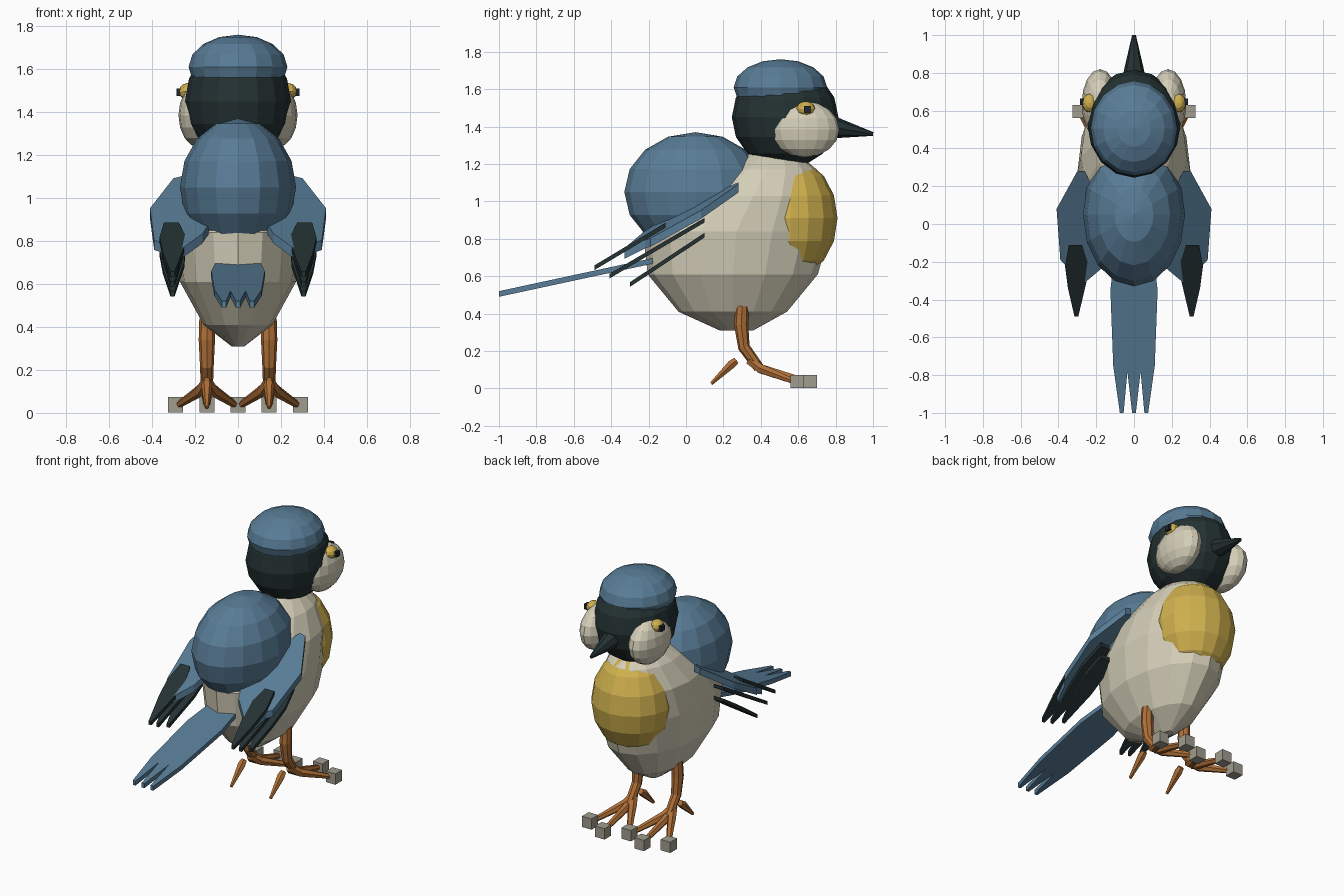
import bpy, bmesh, math
from mathutils import Vector

if "Cube" in bpy.data.objects:
    bpy.data.objects.remove(bpy.data.objects["Cube"])


def material(name, r, g, b):
    m = bpy.data.materials.new(name)
    lin = [(c / 255 / 12.92 if c < 10 else ((c / 255 + .055) / 1.055) ** 2.4) for c in (r, g, b)]
    m.diffuse_color = (*lin, 1)
    m.use_nodes = True
    m.node_tree.nodes["Principled BSDF"].inputs["Base Color"].default_value = m.diffuse_color
    return m


BLUE = material("slate blue", 88, 124, 150)
DARK = material("dark green black", 36, 49, 50)
CREAM = material("cream", 212, 206, 184)
YELLOW = material("mustard yellow", 207, 176, 78)
BROWN = material("orange brown", 176, 112, 56)
GREY = material("claw grey", 160, 156, 142)
PUPIL = material("pupil black", 30, 38, 48)


def finish(name, bm, mat):
    bmesh.ops.recalc_face_normals(bm, faces=bm.faces)
    me = bpy.data.meshes.new(name)
    bm.to_mesh(me)
    bm.free()
    me.materials.append(mat)
    ob = bpy.data.objects.new(name, me)
    bpy.context.collection.objects.link(ob)
    return ob


def ellipsoid(name, mat, loc, radii, seg=16, rings=8):
    bm = bmesh.new()
    bmesh.ops.create_uvsphere(bm, u_segments=seg, v_segments=rings, radius=1)
    for v in bm.verts:
        v.co = Vector(loc) + Vector(a * b for a, b in zip(v.co, radii))
    return finish(name, bm, mat)


def box(name, mat, loc, size):
    bm = bmesh.new()
    bmesh.ops.create_cube(bm, size=1)
    for v in bm.verts:
        v.co = Vector(loc) + Vector(a * b for a, b in zip(v.co, size))
    return finish(name, bm, mat)


def loft(name, mat, rings):
    """Skin a list of equal-length point rings and cap both ends."""
    bm = bmesh.new()
    rows = [[bm.verts.new(p) for p in ring] for ring in rings]
    n = len(rows[0])
    for a, b in zip(rows, rows[1:]):
        for i in range(n):
            bm.faces.new((a[i], a[(i + 1) % n], b[(i + 1) % n], b[i]))
    bm.faces.new(rows[0])
    bm.faces.new(rows[-1])
    return finish(name, bm, mat)


def tube(name, mat, path, radii, n=8):
    pts = [Vector(p) for p in path]
    rings = []
    for i, p in enumerate(pts):
        d = (pts[min(i + 1, len(pts) - 1)] - pts[max(i - 1, 0)]).normalized()
        side = d.cross(Vector((0, -d.z, d.y))).normalized()
        if side.length < .5:
            side = Vector((1, 0, 0))
        up = d.cross(side)
        rings.append([p + radii[i] * (math.cos(t) * side + math.sin(t) * up)
                      for t in (2 * math.pi * k / n for k in range(n))])
    return loft(name, mat, rings)


def plate(name, mat, outline, height, thick):
    """Sloping slab with the given plan outline."""
    return loft(name, mat, [[(x, y, height(x, y) + s * thick / 2) for x, y in outline] for s in (-1, 1)])


# Belly: egg of stacked ellipses (z, centre y, radius y, radius x)
belly = [(.31, .27, .09, .03), (.41, .25, .29, .16), (.61, .25, .455, .27), (.84, .27, .50, .30),
         (1.03, .36, .40, .28), (1.17, .43, .27, .20), (1.26, .47, .12, .10)]
loft("belly", CREAM, [[(rx * math.cos(t), cy + ry * math.sin(t), z)
                       for t in (math.pi * k / 8 for k in range(16))] for z, cy, ry, rx in belly])

# Back, breast, head and cap
ellipsoid("back", BLUE, (0, .05, 1.05), (.27, .38, .32))
ellipsoid("breast", YELLOW, (0, .56, .91), (.255, .25, .32))
ellipsoid("head", DARK, (0, .53, 1.45), (.247, .285, .275))
ellipsoid("cap", BLUE, (0, .505, 1.61), (.23, .25, .15))
tube("beak", DARK, [(0, .74, 1.405), (0, .82, 1.39), (0, 1, 1.36)], [.065, .052, .01])

# Tail: flat fan ending in three tips
half = [(.1, -.13), (.125, -.35), (.11, -.75), (.075, -1), (.055, -1), (.035, -.78), (.01, -1)]
plate("tail", BLUE, half + [(-x, y) for x, y in reversed(half)], lambda x, y: .72 + .215 * y, .03)

WING = [(.20, .15), (.26, .28), (.30, .28), (.41, .08), (.39, -.19), (.36, -.22),
        (.33, -.33), (.26, -.31), (.165, -.23), (.13, -.15)]
# Dark flight feathers: start y, start z, tip y, tip z
FEATHERS = [(-.11, .873, -.49, .645), (.10, .90, -.41, .60), (.10, .82, -.30, .555)]

for side, s in (("right", 1), ("left", -1)):
    # Cheek and eye
    ellipsoid(side + "_cheek", CREAM, (s * .18, .635, 1.385), (.097, .185, .15))
    ellipsoid(side + "_eye", YELLOW, (s * .235, .64, 1.495), (.04, .05, .04), 12, 6)
    box(side + "_pupil", PUPIL, (s * .268, .648, 1.493), (.035, .035, .035))

    # Wing with layered feathers
    plate(side + "_wing", BLUE, [(s * x, y) for x, y in WING],
          lambda x, y: .915 + .57 * y - .24 * (abs(x) - .28), .045)
    for i, (y0, z0, y1, z1) in enumerate(FEATHERS):
        dy = y1 - y0
        plan = [(-.03, 0), (.04, 0), (.06, .3), (.045, .6), (.01, 1), (-.01, 1), (-.055, .5), (-.06, .25)]
        plate(f"{side}_feather_{i + 1}", DARK, [(s * (.305 + a), y0 + t * dy) for a, t in plan],
              lambda x, y: z0 + (y - y0) / dy * (z1 - z0), .025)

    # Leg, toes and claws
    cx = s * .145
    tube(side + "_leg", BROWN, [(cx, .30, .44), (cx, .295, .34), (cx, .31, .22), (cx, .39, .11)],
         [.035, .038, .032, .028])
    for label, dx, y in (("inner", -s * .145, .595), ("middle", 0, .665), ("outer", s * .145, .595)):
        tube(f"{side}_{label}_toe", BROWN, [(cx, .34, .15), (cx + dx * .2, .40, .105), (cx + dx * .9, y - .02, .038)],
             [.026, .028, .016], 6)
        box(f"{side}_{label}_claw", GREY, (cx + dx, y, .037), (.07, .07, .072))
    tube(side + "_back_toe", BROWN, [(cx, .27, .15), (cx, .245, .13), (cx, .135, .025)], [.02, .026, .01], 6)
